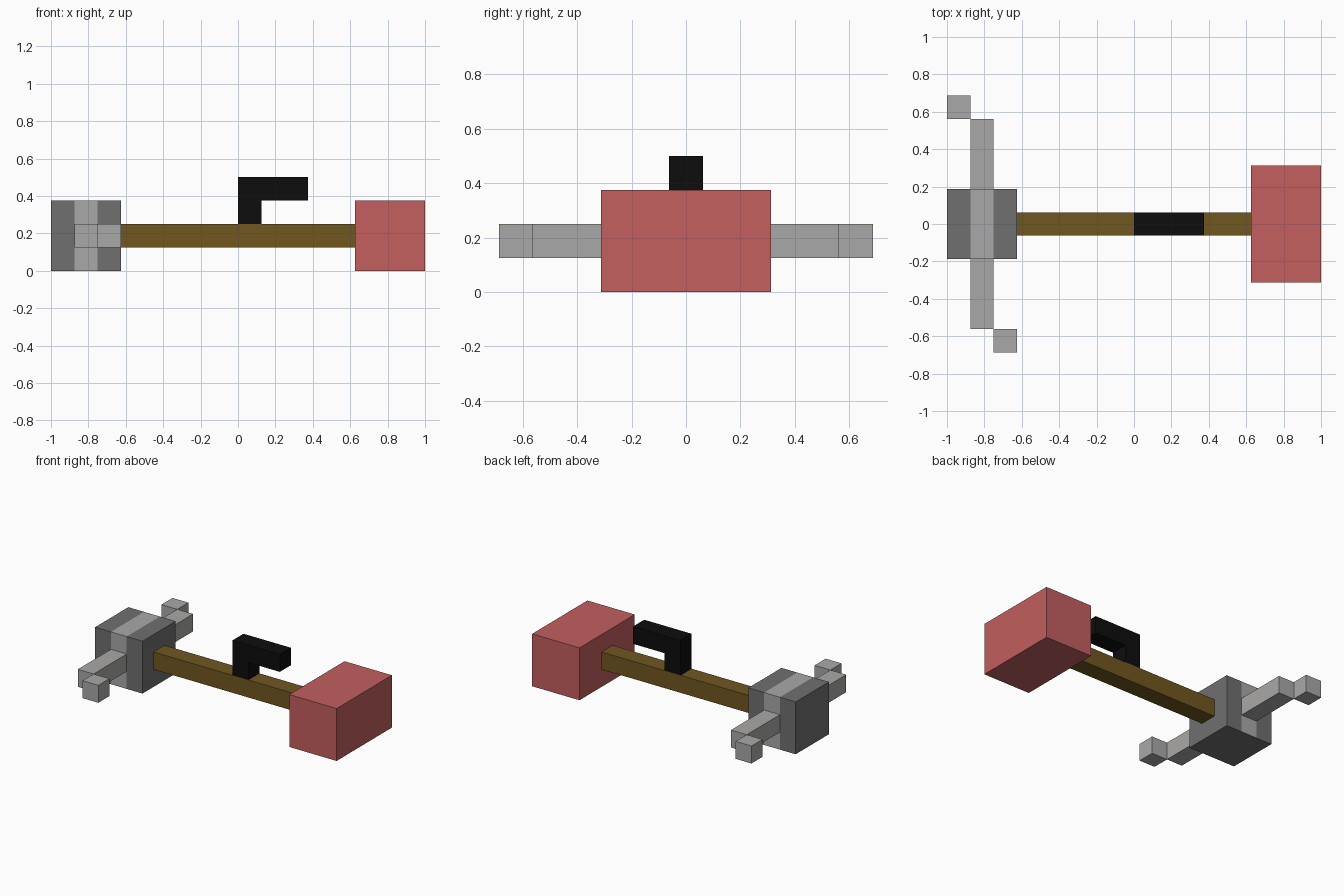
import bpy, bmesh
from mathutils import Vector

if "Cube" in bpy.data.objects:
    bpy.data.objects.remove(bpy.data.objects["Cube"])

U = 0.125  # module size: every part sits on this grid


def material(name, rgb):
    m = bpy.data.materials.new(name)
    m.diffuse_color = (*rgb, 1.0)
    m.use_nodes = True
    m.node_tree.nodes["Principled BSDF"].inputs["Base Color"].default_value = m.diffuse_color
    return m


RED = material("red", (0.546, 0.114, 0.114))
LIGHT = material("light grey", (0.402, 0.397, 0.392))
DARK = material("dark grey", (0.162, 0.162, 0.162))
WOOD = material("brown wood", (0.165, 0.095, 0.0152))
BLACK = material("black", (0.004, 0.004, 0.004))


def finish(name, bm, *mats):
    bmesh.ops.recalc_face_normals(bm, faces=bm.faces)
    me = bpy.data.meshes.new(name)
    bm.to_mesh(me)
    bm.free()
    for m in mats:
        me.materials.append(m)
    ob = bpy.data.objects.new(name, me)
    bpy.context.collection.objects.link(ob)
    return ob


def box_mesh(lo, hi):
    """Box between two corners given in grid modules."""
    lo, hi = Vector(lo) * U, Vector(hi) * U
    bm = bmesh.new()
    bmesh.ops.create_cube(bm, size=1)
    bmesh.ops.scale(bm, vec=hi - lo, verts=bm.verts)
    bmesh.ops.translate(bm, vec=(lo + hi) / 2, verts=bm.verts)
    return bm


def box(name, lo, hi, mat):
    return finish(name, box_mesh(lo, hi), mat)


# Handle and red grip block
box("handle", (-5, -0.5, 1), (5, 0.5, 2), WOOD)
box("grip_block", (5, -2.5, 0), (8, 2.5, 3), RED)

# Head block, cut into three strips; the middle strip is light except underneath
bm = box_mesh((-8, -1.5, 0), (-5, 1.5, 3))
for x in (-7, -6):
    bmesh.ops.bisect_plane(bm, geom=bm.verts[:] + bm.edges[:] + bm.faces[:],
                           plane_co=(x * U, 0, 0), plane_no=(1, 0, 0))
bm.normal_update()
for f in bm.faces:
    c = f.calc_center_median()
    if abs(c.x + 6.5 * U) < 0.01 and f.normal.z > -0.5:
        f.material_index = 1
finish("head_block", bm, DARK, LIGHT)

# Two arms with tips bent in opposite directions
for side, s in (("front", -1), ("back", 1)):
    y0, y1 = sorted((1.5 * s, 4.5 * s))
    box(side + "_arm", (-7, y0, 1), (-6, y1, 2), LIGHT)
    y0, y1 = sorted((4.5 * s, 5.5 * s))
    x = -6.5 - s
    box(side + "_tip", (x - 0.5, y0, 1), (x + 0.5, y1, 2), LIGHT)

# L-shaped lever on top of the handle, an extruded profile
bm = bmesh.new()
profile = [(0, 2), (1, 2), (1, 3), (3, 3), (3, 4), (0, 4)]
face = bm.faces.new([bm.verts.new((x * U, -0.5 * U, z * U)) for x, z in profile])
ext = bmesh.ops.extrude_face_region(bm, geom=[face])["geom"]
bmesh.ops.translate(bm, vec=(0, U, 0),
                    verts=[v for v in ext if isinstance(v, bmesh.types.BMVert)])
finish("lever", bm, BLACK)
